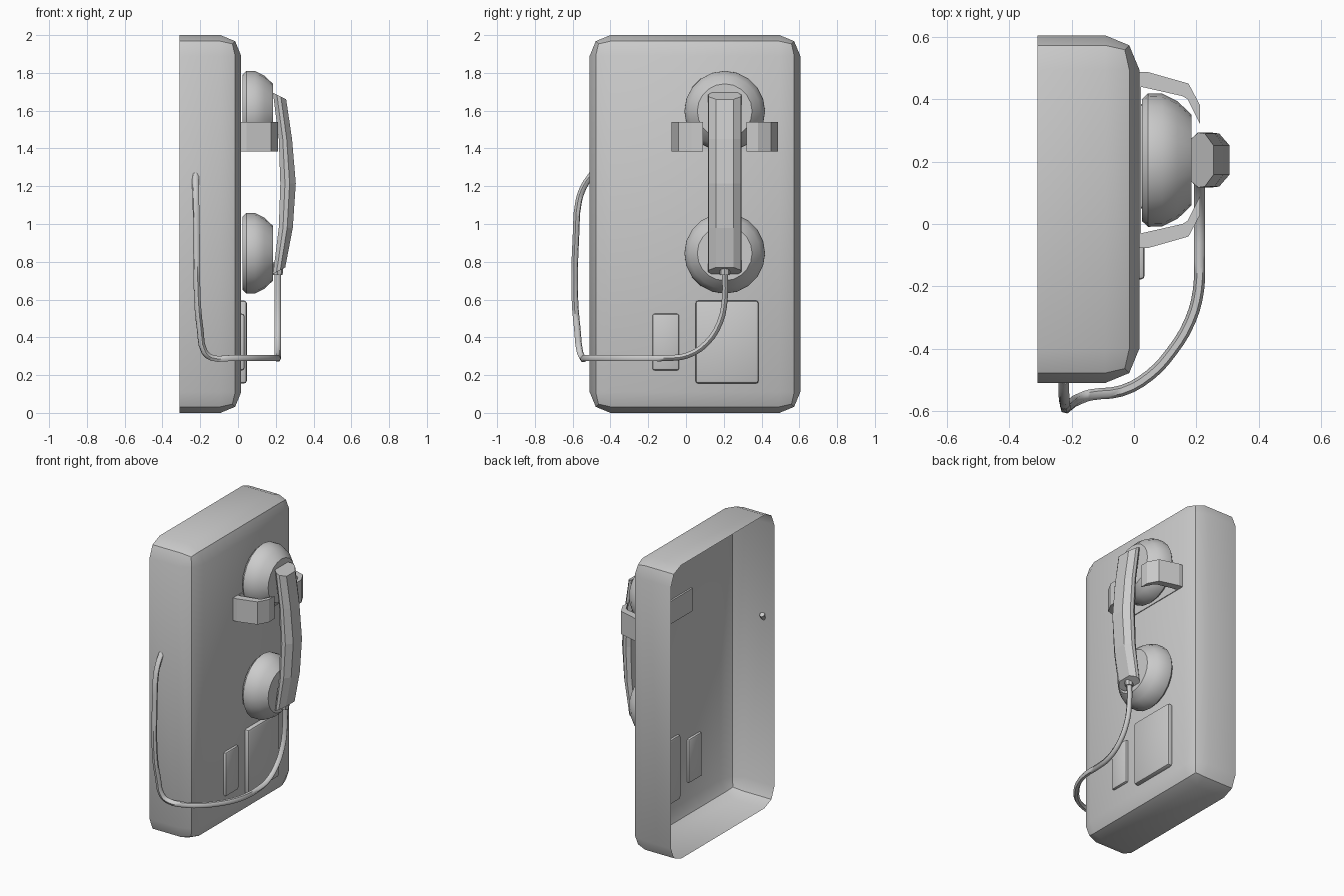
import bpy, bmesh, math
from mathutils import Vector, Matrix

if "Cube" in bpy.data.objects:
    bpy.data.objects.remove(bpy.data.objects["Cube"])

CY = 0.205  # handset centre line


def finish(bm, name, angle=None):
    bmesh.ops.recalc_face_normals(bm, faces=bm.faces)
    me = bpy.data.meshes.new(name)
    bm.to_mesh(me)
    bm.free()
    ob = bpy.data.objects.new(name, me)
    bpy.context.collection.objects.link(ob)
    if angle:
        smooth(ob, angle)
    return ob


def smooth(ob, angle):
    bpy.ops.object.select_all(action='DESELECT')
    ob.select_set(True)
    bpy.context.view_layer.objects.active = ob
    bpy.ops.object.shade_smooth_by_angle(angle=math.radians(angle))


def box(name, lo, hi, bevel, segments, open_back=None, angle=35):
    lo, hi = Vector(lo), Vector(hi)
    bm = bmesh.new()
    bmesh.ops.create_cube(bm, size=1, matrix=Matrix.Translation((lo + hi) / 2)
                          @ Matrix.Diagonal((*(hi - lo), 1)))
    bmesh.ops.bevel(bm, geom=bm.edges[:], offset=bevel, segments=segments,
                    profile=0.5, affect='EDGES')
    if open_back is not None:
        bmesh.ops.bisect_plane(bm, geom=bm.verts[:] + bm.edges[:] + bm.faces[:],
                               plane_co=(open_back, 0, 0), plane_no=(1, 0, 0),
                               clear_inner=True)
    return finish(bm, name, angle)


def loft(name, rings, angle=None):
    bm = bmesh.new()
    rows = [[bm.verts.new(p) for p in ring] for ring in rings]
    n = len(rows[0])
    for a, b in zip(rows, rows[1:]):
        for i in range(n):
            j = (i + 1) % n
            bm.faces.new((a[i], a[j], b[j], b[i]))
    bm.faces.new(rows[0])
    bm.faces.new(rows[-1])
    return finish(bm, name, angle)


# wall housing: rounded shell, open at the back
box("housing", (-0.75, -0.51, 0), (0.017, 0.605, 2), 0.11, 2, open_back=-0.31, angle=30)

# raised plates on the face
box("coin_return_plate", (0.0, 0.05, 0.155), (0.047, 0.385, 0.595), 0.016, 2)
box("instruction_plate", (0.0, -0.178, 0.225), (0.034, -0.036, 0.525), 0.012, 2)

# ear and mouth cups, turned about the x axis
CUP = [(0.025, 0.195), (0.045, 0.214), (0.09, 0.213), (0.14, 0.188), (0.185, 0.145)]
SIDES = 20
for name, z in (("ear_cup", 1.597), ("mouth_cup", 0.845)):
    loft(name, [[(x, CY + r * math.cos(2 * math.pi * k / SIDES),
                  z + r * math.sin(2 * math.pi * k / SIDES)) for k in range(SIDES)]
                for x, r in CUP], 30)

# curved handle: (inner x, z) and (outer x, z) of each section
STATIONS = [((0.185, 1.695), (0.255, 1.66)), ((0.216, 1.45), (0.286, 1.45)),
            ((0.224, 1.215), (0.306, 1.215)), ((0.216, 0.98), (0.29, 0.98)),
            ((0.185, 0.735), (0.25, 0.77))]
SECTION = [(0, 0.07), (0.3, 0.088), (0.6, 0.085), (1, 0.047)]
OUTLINE = SECTION + [(t, -w) for t, w in reversed(SECTION)]
rings = []
for (x0, z0), (x1, z1) in STATIONS:
    rings.append([(x0 + t * (x1 - x0), CY + w, z0 + t * (z1 - z0)) for t, w in OUTLINE])
loft("handset_handle", rings)

# cradle clip: U-shaped band holding the ear cup
HALF = [(0.005, 0.282), (0.045, 0.282), (0.175, 0.245), (0.212, 0.175), (0.212, 0.115),
        (0.172, 0.195), (0.155, 0.205), (0.022, 0.235)]
U = HALF + [(x, -y) for x, y in reversed(HALF)]
loft("cradle_clip", [[(x, CY + y, z) for x, y in U] for z in (1.385, 1.54)])

# cord collar at the foot of the handle
loft("cord_collar", [[(0.21 + r * math.cos(k * math.pi / 4), CY + r * math.sin(k * math.pi / 4), z)
                      for k in range(8)] for z, r in ((0.73, 0.026), (0.80, 0.034))])

# cord sweeping round to the side wall
PATH = [(0.21, 0.205, 0.77), (0.21, 0.205, 0.6), (0.21, 0.18, 0.48), (0.21, 0.11, 0.37),
        (0.21, 0.01, 0.305), (0.21, -0.1, 0.29), (0.207, -0.21, 0.29), (0.18, -0.31, 0.29),
        (0.12, -0.41, 0.29), (0.05, -0.485, 0.29), (-0.04, -0.535, 0.29), (-0.14, -0.548, 0.292),
        (-0.178, -0.562, 0.325), (-0.2, -0.575, 0.44), (-0.215, -0.588, 0.6),
        (-0.22, -0.582, 0.95), (-0.223, -0.568, 1.12), (-0.225, -0.54, 1.2), (-0.225, -0.498, 1.262)]
cu = bpy.data.curves.new("cord", 'CURVE')
cu.dimensions = '3D'
cu.bevel_depth = 0.018
cu.bevel_resolution = 1
cu.resolution_u = 3
cu.use_fill_caps = True
sp = cu.splines.new('BEZIER')
sp.bezier_points.add(len(PATH) - 1)
for bp, p in zip(sp.bezier_points, PATH):
    bp.co = p
    bp.handle_left_type = bp.handle_right_type = 'AUTO'
cord = bpy.data.objects.new("cord", cu)
bpy.context.collection.objects.link(cord)
bpy.ops.object.select_all(action='DESELECT')
cord.select_set(True)
bpy.context.view_layer.objects.active = cord
bpy.ops.object.convert(target='MESH')
smooth(bpy.context.view_layer.objects.active, 60)
